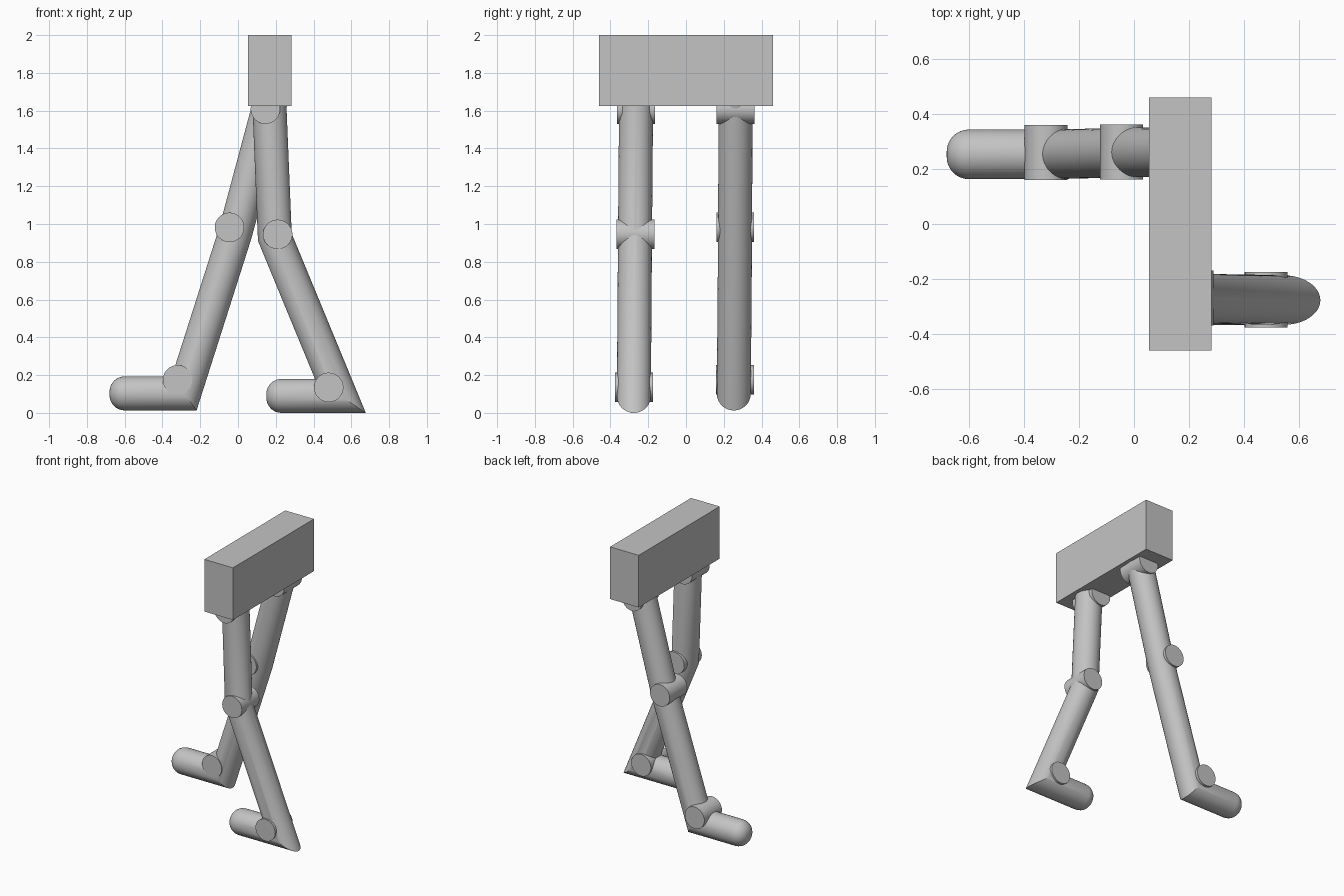
import bpy, bmesh, math
from mathutils import Vector

cube = bpy.data.objects.get("Cube")
if cube:
    bpy.data.objects.remove(cube, do_unlink=True)

SIDES = 48
LEG_R = 0.09
JOINT_R = 0.078

grey = bpy.data.materials.new("plain_grey")
grey.use_nodes = True
colour = (0.55, 0.55, 0.55, 1)
grey.diffuse_color = colour
grey.node_tree.nodes["Principled BSDF"].inputs["Base Color"].default_value = colour


def add_object(name, bm, smooth=True):
    bmesh.ops.recalc_face_normals(bm, faces=bm.faces)
    mesh = bpy.data.meshes.new(name)
    bm.to_mesh(mesh)
    bm.free()
    mesh.materials.append(grey)
    obj = bpy.data.objects.new(name, mesh)
    bpy.context.collection.objects.link(obj)
    if smooth:
        bpy.ops.object.select_all(action="DESELECT")
        obj.select_set(True)
        bpy.context.view_layer.objects.active = obj
        bpy.ops.object.shade_smooth_by_angle(angle=math.radians(20))
    return obj


def leg_tube(name, path, round_len=0.08):
    """Round tube with mitred corners and a rounded toe at the last point."""
    pts = [Vector(p) for p in path]
    dirs = [(b - a).normalized() for a, b in zip(pts, pts[1:])]
    bm = bmesh.new()

    def ring(centre, d, normal, radius):
        # circle square to d, slid along d onto the mitre plane
        u = Vector((0, 1, 0)).cross(d).normalized()
        v = d.cross(u)
        verts = []
        for i in range(SIDES):
            a = math.tau * i / SIDES
            off = radius * (u * math.cos(a) + v * math.sin(a))
            off -= d * (off.dot(normal) / d.dot(normal))
            verts.append(bm.verts.new(centre + off))
        return verts

    rings = [ring(pts[0], dirs[0], dirs[0], LEG_R)]
    for p, d, e in zip(pts[1:], dirs, dirs[1:]):
        rings.append(ring(p, d, d + e, LEG_R))
    # rounded toe
    d = dirs[-1]
    steps = 8
    for i in range(steps + 1):
        a = math.pi / 2 * i / steps
        centre = pts[-1] - d * round_len * (1 - math.sin(a))
        rings.append(ring(centre, d, d, LEG_R - round_len * (1 - math.cos(a))))
    for r, s in zip(rings, rings[1:]):
        for i in range(SIDES):
            j = (i + 1) % SIDES
            bm.faces.new((r[i], r[j], s[j], s[i]))
    bm.faces.new(rings[0])
    bm.faces.new(rings[-1])
    return add_object(name, bm)


def joint_pin(name, centre, length=0.2):
    """Short cylinder running front to back through a joint."""
    bm = bmesh.new()
    bmesh.ops.create_cone(bm, cap_ends=True, segments=SIDES,
                          radius1=JOINT_R, radius2=JOINT_R, depth=length)
    for v in bm.verts:
        x, y, z = v.co
        v.co = Vector(centre) + Vector((x, z, y))
    return add_object(name, bm)


# Hip block
bm = bmesh.new()
bmesh.ops.create_cube(bm, size=1)
for v in bm.verts:
    v.co = Vector((v.co.x * 0.228, v.co.y * 0.92, v.co.z * 0.375)) + Vector((0.168, 0, 1.8125))
add_object("hip_block", bm, smooth=False)

# Legs: hip, knee, ankle, toe along each path, then the joint pins
legs = {
    "front": ([(0.165, -0.264, 1.66), (0.195, -0.27, 0.93), (0.542, -0.276, 0.09), (0.15, -0.276, 0.09)],
              [(0.145, -0.265, 1.608), (0.21, -0.268, 0.945), (0.48, -0.275, 0.135)]),
    "back": ([(0.175, 0.262, 1.66), (-0.015, 0.26, 0.95), (-0.285, 0.253, 0.103), (-0.68, 0.253, 0.103)],
             [(0.177, 0.262, 1.608), (-0.045, 0.261, 0.982), (-0.32, 0.26, 0.175)]),
}
for side, (path, pins) in legs.items():
    leg_tube(side + "_leg", path)
    for part, centre in zip(("hip", "knee", "ankle"), pins):
        joint_pin(side + "_" + part + "_joint", centre)
